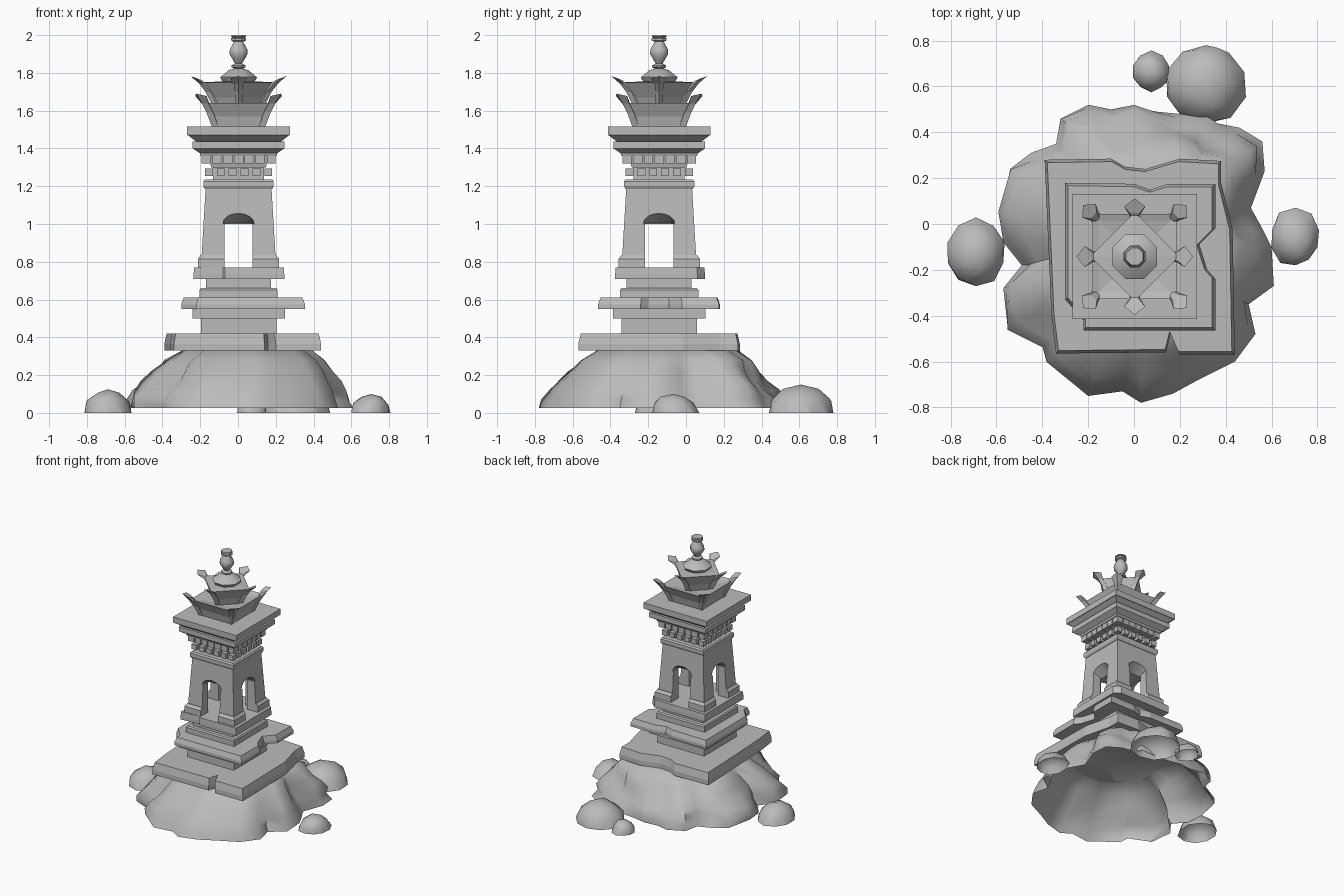
import bpy, bmesh, math
from mathutils import Vector, Matrix, noise

if "Cube" in bpy.data.objects:
    bpy.data.objects.remove(bpy.data.objects["Cube"])

stone = bpy.data.materials.new("grey_stone")
stone.use_nodes = True
GREY = (0.5, 0.5, 0.5, 1)
stone.diffuse_color = GREY
stone.node_tree.nodes["Principled BSDF"].inputs["Base Color"].default_value = GREY

CX, CY = 0.003, -0.142          # tower axis
AXIS = Matrix.Translation((CX, CY, 0))


def finish(name, bm, smooth=None):
    bmesh.ops.recalc_face_normals(bm, faces=bm.faces)
    mesh = bpy.data.meshes.new(name)
    bm.to_mesh(mesh)
    bm.free()
    mesh.materials.append(stone)
    ob = bpy.data.objects.new(name, mesh)
    bpy.context.collection.objects.link(ob)
    if smooth:
        bpy.ops.object.select_all(action='DESELECT')
        ob.select_set(True)
        bpy.context.view_layer.objects.active = ob
        bpy.ops.object.shade_smooth_by_angle(angle=math.radians(smooth))
    return ob


def add_loft(bm, rings, matrix=Matrix(), bottom=True):
    """Skin equal-length rings of points and cap the ends."""
    vs = [[bm.verts.new(matrix @ Vector(p)) for p in r] for r in rings]
    n = len(vs[0])
    for a, b in zip(vs, vs[1:]):
        for i in range(n):
            j = (i + 1) % n
            bm.faces.new((a[i], a[j], b[j], b[i]))
    if bottom:
        bm.faces.new(vs[0][::-1])
    bm.faces.new(vs[-1])


def ngon(n, r, z, turn=0.5):
    return [(r * math.cos(math.tau * (i + turn) / n),
             r * math.sin(math.tau * (i + turn) / n), z) for i in range(n)]


def square(half, z):
    return ngon(4, half * math.sqrt(2), z)


def stack(name, profile, turn=0):
    bm = bmesh.new()
    add_loft(bm, [square(h, z) for h, z in profile],
             AXIS @ Matrix.Rotation(turn, 4, 'Z'))
    return finish(name, bm)


def slab(name, outline, z0, z1, inset):
    """Chipped plate whose sides lean in towards the top."""
    top = [(x + (CX - x) * inset, y + (CY - y) * inset) for x, y in outline]
    bm = bmesh.new()
    add_loft(bm, [[(x, y, z0) for x, y in outline],
                  [(x, y, z0 + (z1 - z0) * 0.4) for x, y in outline],
                  [(x, y, z1) for x, y in top]])
    return finish(name, bm)


# Rocky mound, open underneath
outline = [(-.32, .46), (-.2, .52), (-.1, .5), (0, .51), (.1, .49), (.2, .48),
           (.33, .49), (.36, .44), (.46, .42), (.56, .36), (.57, .23), (.51, .07),
           (.56, -.02), (.6, -.1), (.61, -.27), (.5, -.35), (.53, -.48), (.44, -.6),
           (.28, -.68), (.17, -.74), (.03, -.78), (-.05, -.73), (-.2, -.75),
           (-.38, -.6), (-.39, -.53), (-.55, -.46), (-.57, -.28), (-.49, -.18),
           (-.57, -.08), (-.58, .05), (-.54, .24), (-.45, .31), (-.34, .35)]
rings = []
for scale, z, shift in ((1, .025, 0), (.98, .07, 0), (.93, .12, .005), (.86, .17, .01),
                        (.79, .22, .02), (.7, .28, .03), (.58, .33, .04)):
    ring = []
    for x, y in outline:
        lump = 0.09 * noise.noise(Vector((x * 5, y * 5, z * 8))) * (.05 < z < .32)
        s = scale + lump
        ring.append((x * s + shift, CY + (y - CY) * s + shift, z))
    rings.append(ring)
bm = bmesh.new()
add_loft(bm, rings, bottom=False)
finish("rock_mound", bm, 60)

# Loose boulders, open where they meet the ground
for name, x, y, rx, ry, h in (("boulder_right", -.69, -.125, .13, .145, .125),
                              ("boulder_left", .705, -.065, .108, .125, .1),
                              ("boulder_back", .315, .61, .18, .18, .15),
                              ("pebble_back", .075, .665, .083, .085, .085)):
    bm = bmesh.new()
    bmesh.ops.create_icosphere(bm, subdivisions=2, radius=1)
    bmesh.ops.bisect_plane(bm, geom=bm.verts[:] + bm.edges[:] + bm.faces[:],
                           plane_co=(0, 0, 0), plane_no=(0, 0, 1), clear_inner=True)
    for v in bm.verts:
        k = 1 + 0.2 * noise.noise(v.co * 1.3 + Vector((x * 9, y * 9, 0)))
        v.co = (x + v.co.x * rx * k, y + v.co.y * ry * k, v.co.z * h)
    finish(name, bm, 50)

# Stepped base: broken paving slabs with square blocks between
slab("lower_slab", [(-.39, .28), (-.1, .285), (-.04, .25), (.05, .24), (.2, .285),
                    (.38, .275), (.38, .18), (.43, -.02), (.44, -.57), (.2, -.57),
                    (.16, -.48), (.14, -.56), (-.34, -.565), (-.36, -.4)],
     .33, .42, .03)
slab("middle_slab", [(-.3, .18), (0, .175), (.07, .15), (.15, .175), (.355, .175),
                     (.355, -.02), (.285, -.09), (.32, -.2), (.355, -.24),
                     (.355, -.465), (-.22, -.465), (-.22, -.42), (-.3, -.33)],
     .55, .61, .04)
slab("upper_slab", [(-.235, .1), (.2, .1), (.245, .06), (.245, -.375),
                    (-.07, -.375), (-.08, -.36), (-.235, -.37)], .71, .77, .01)
stack("lower_block", [(.2, .41), (.2, .5)])
stack("lower_step", [(.245, .5), (.245, .552)])
stack("middle_block", [(.207, .6), (.207, .65), (.2, .66)])
stack("upper_block", [(.172, .655), (.172, .712)])

# Hollow shrine with an arched opening in each wall
shrine = stack("shrine_walls", [(.198, .768), (.195, .84), (.174, 1.195)])
plinth = stack("shrine_plinth", [(.215, .769), (.215, .815), (.2, .835)])
cutters = [stack("room_cutter", [(.125, .74), (.125, 1.0)])]
arch = [(-.075, .74), (.075, .74), (.075, 1.0)]
arch += [(.083 * math.cos(a), 1.002 + .06 * math.sin(a))
         for a in (math.pi * i / 8 for i in range(9))]
arch += [(-.075, 1.0)]
for i in range(4):
    bm = bmesh.new()
    # The arch head slopes down to the ceiling of the room
    add_loft(bm, [[(x, y, min(z, 1.0 + rise * (z - 1.0))) for x, z in arch]
                  for y, rise in ((-.26, 1), (-.19, 1), (-.11, .1))],
             AXIS @ Matrix.Rotation(math.pi / 2 * i, 4, 'Z'))
    cutters.append(finish("arch_cutter", bm))
for ob in (shrine, plinth):
    bpy.context.view_layer.objects.active = ob
    for c in cutters:
        mod = ob.modifiers.new("opening", 'BOOLEAN')
        mod.operation, mod.solver, mod.object = 'DIFFERENCE', 'EXACT', c
        bpy.ops.object.modifier_apply(modifier=mod.name)
for c in cutters:
    bpy.data.objects.remove(c)

# Cap and neck above the walls
stack("shrine_cap", [(.178, 1.185), (.186, 1.2), (.186, 1.225), (.178, 1.236)])
stack("frieze_core", [(.135, 1.23), (.135, 1.3), (.145, 1.3), (.16, 1.365)])


# Two rows of small blocks under the cornice
def dentils(name, half, count, width, z0, z1, depth):
    bm = bmesh.new()
    reach = half - width / 2
    for side in range(4):
        turn = AXIS @ Matrix.Rotation(math.pi / 2 * side, 4, 'Z')
        for i in range(count - 1):
            x = -reach + 2 * reach * i / (count - 1)
            size = Matrix.Diagonal((width, depth, z1 - z0, 1))
            place = Matrix.Translation((x, -half + depth / 2, (z0 + z1) / 2))
            bmesh.ops.create_cube(bm, size=1, matrix=turn @ place @ size)
    finish(name, bm)


dentils("lower_dentils", .178, 6, .042, 1.255, 1.295, .042)
dentils("upper_dentils", .195, 7, .05, 1.32, 1.362, .045)

# Cornice
stack("cornice", [(.2, 1.36), (.205, 1.375), (.243, 1.4), (.243, 1.437),
                  (.225, 1.437), (.268, 1.47), (.272, 1.47), (.272, 1.515)])

# Two roof tiers, the upper one turned to a diamond
stack("lower_roof", [(.135, 1.51), (.15, 1.57), (.185, 1.64), (.155, 1.63),
                     (.1, 1.62)])
stack("upper_roof", [(.08, 1.6), (.1, 1.67), (.137, 1.75), (.06, 1.755)],
      math.pi / 4)


# Upturned horns on the roof corners
def horns(name, path, turn):
    bm = bmesh.new()
    for i in range(4):
        rings = []
        for r, z, w, d, lean in path:
            rings.append([(r, 0, z), (r - d * .55, w, z - lean * .5),
                          (r - d, w * .45, z - lean), (r - d, -w * .45, z - lean),
                          (r - d * .55, -w, z - lean * .5)])
        add_loft(bm, rings, AXIS @ Matrix.Rotation(turn + math.pi / 2 * i, 4, 'Z'))
    finish(name, bm)


horns("lower_horns", [(.2, 1.515, .02, .05, 0), (.24, 1.59, .022, .05, 0),
                      (.275, 1.64, .025, .05, .01),
                      (.318, 1.69, .042, .065, .025)], math.pi / 4)
horns("upper_horns", [(.14, 1.63, .02, .05, 0), (.175, 1.7, .02, .05, 0),
                      (.21, 1.745, .024, .05, .01),
                      (.254, 1.783, .046, .065, .025)], 0)

# Turned finial
bm = bmesh.new()
add_loft(bm, [ngon(8, r, z) for r, z in (
    (.06, 1.72), (.1, 1.765), (.105, 1.777), (.055, 1.815), (.025, 1.822),
    (.04, 1.83), (.04, 1.84), (.02, 1.85), (.03, 1.865), (.052, 1.9),
    (.05, 1.925), (.03, 1.958), (.028, 1.965), (.043, 1.972), (.043, 1.983),
    (.034, 1.987), (.043, 1.992), (.04, 2.0))], AXIS)
finish("finial", bm, 40)
